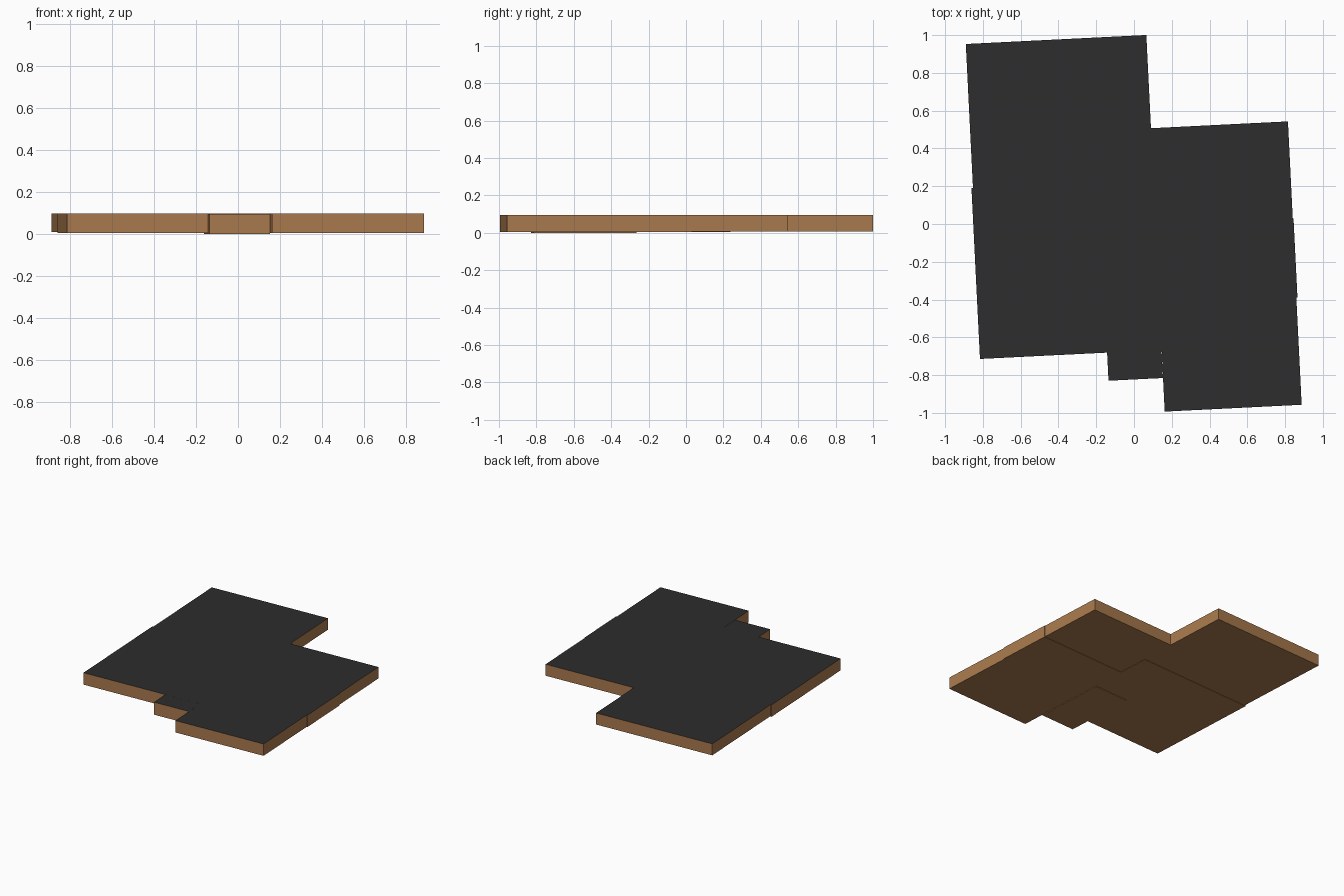
import bpy, bmesh, math
from mathutils import Matrix

if "Cube" in bpy.data.objects:
    bpy.data.objects.remove(bpy.data.objects["Cube"])


def material(name, rgb):
    m = bpy.data.materials.new(name)
    m.diffuse_color = (*rgb, 1.0)
    m.use_nodes = True
    m.node_tree.nodes["Principled BSDF"].inputs["Base Color"].default_value = m.diffuse_color
    return m


wood = material("brown_wood", (0.40, 0.195, 0.075))
dark = material("dark_top", (0.026, 0.026, 0.026))
TURN = Matrix.Rotation(math.radians(2.85), 4, 'Z')


def slab(name, u0, u1, v0, v1, z0, z1=0.096):
    """Box in the slab's own slightly turned frame; upward face is dark."""
    me = bpy.data.meshes.new(name)
    bm = bmesh.new()
    bmesh.ops.create_cube(bm, size=1)
    for v in bm.verts:
        v.co.x = u1 if v.co.x > 0 else u0
        v.co.y = v1 if v.co.y > 0 else v0
        v.co.z = z1 if v.co.z > 0 else z0
    bm.transform(TURN)
    bm.normal_update()
    for f in bm.faces:
        f.material_index = 1 if f.normal.z > 0.5 else 0
    bm.to_mesh(me)
    bm.free()
    me.materials.append(wood)
    me.materials.append(dark)
    ob = bpy.data.objects.new(name, me)
    bpy.context.collection.objects.link(ob)
    return ob


# left half: back and front panels
slab("back_left_panel", -0.842, 0.115, 0.233, 0.996, 0.008)
slab("front_left_panel", -0.850, 0.113, -0.673, 0.233, 0.005)
# right half: back, middle and front panels
slab("back_right_panel", 0.113, 0.841, -0.012, 0.502, 0.008)
slab("middle_right_panel", 0.113, 0.845, -0.432, -0.012, 0.005)
slab("front_right_panel", 0.113, 0.839, -1.0, -0.432, 0.005)
# small step panel in the front notch, reaching lowest
slab("front_step_panel", -0.176, 0.1125, -0.822, -0.27, 0.0, 0.0957)
